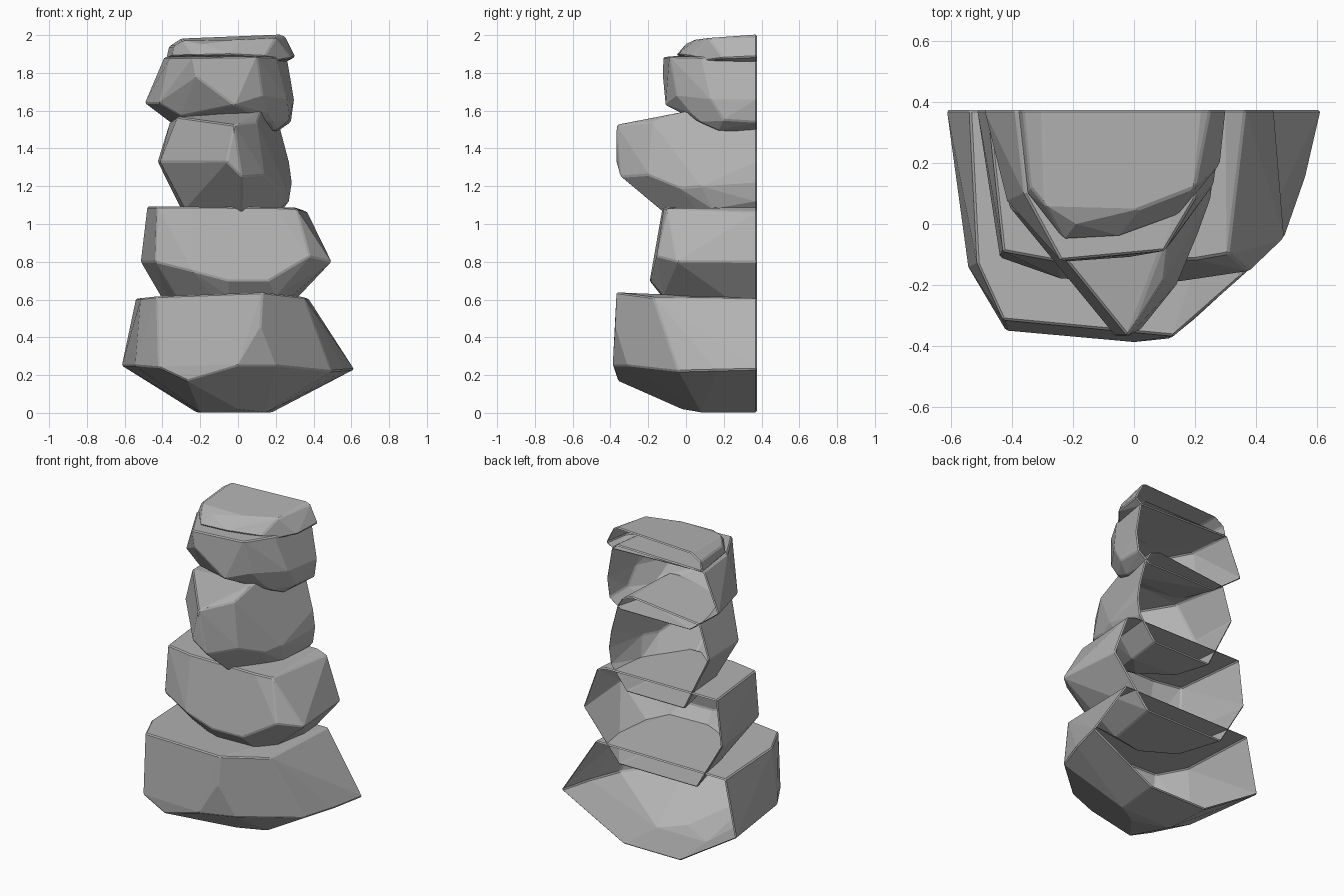
import bpy, bmesh, math

BACK = 0.375  # plane where every rock is sliced open

stone = bpy.data.materials.new("stone grey")
stone.diffuse_color = (0.45, 0.45, 0.45, 1)


def rock(name, slice_xz, body):
    """Hull of a back outline (x, z) and front corners (x, y, z), bevelled, open at the back."""
    bm = bmesh.new()
    for p in [(x, BACK, z) for x, z in slice_xz] + body:
        bm.verts.new(p)
    hull = bmesh.ops.convex_hull(bm, input=bm.verts[:])
    junk = {v for v in hull["geom_interior"] + hull["geom_unused"]
            if isinstance(v, bmesh.types.BMVert)}
    bmesh.ops.delete(bm, geom=list(junk), context='VERTS')
    bmesh.ops.dissolve_limit(bm, angle_limit=math.radians(4),
                             verts=bm.verts[:], edges=bm.edges[:])
    bmesh.ops.recalc_face_normals(bm, faces=bm.faces[:])
    # chipped edges
    sharp = [e for e in bm.edges if e.calc_face_angle(0) > math.radians(28)]
    bmesh.ops.bevel(bm, geom=sharp, offset=0.007, segments=1, affect='EDGES',
                    profile=0.5, clamp_overlap=True)
    # open back
    back = [f for f in bm.faces
            if f.normal.y > 0.95 and f.calc_center_median().y > BACK - 0.01]
    bmesh.ops.delete(bm, geom=back, context='FACES')
    me = bpy.data.meshes.new(name)
    bm.to_mesh(me)
    bm.free()
    me.materials.append(stone)
    bpy.context.collection.objects.link(bpy.data.objects.new(name, me))


# Wide bottom rock
rock("base_rock",
     [(-.54, .605), (-.615, .25), (-.40, .12), (-.22, .003), (.18, .003), (.615, .23), (.372, .606)],
     [(-.515, -.13, .607), (-.43, -.315, .617), (.13, -.368, .638), (.35, -.175, .613),
      (-.545, -.14, .25), (-.42, -.35, .24), (.0, -.388, .25), (-.27, -.36, .17),
      (.12, -.375, .46), (.495, -.04, .22), (.565, .16, .225), (.20, -.31, .25),
      (-.20, .08, .003), (.15, .08, .003), (.0, -.02, .02)])

# Second rock, flat topped with a pointed right side, sunk deep into the base
rock("lower_rock",
     [(-.48, 1.092), (-.515, .80), (-.34, .50), (.21, .50), (.30, .60), (.46, .80),
      (.365, 1.065), (.30, 1.088)],
     [(-.43, -.09, 1.092), (-.25, -.123, 1.092), (.20, -.117, 1.088), (.31, -.098, 1.083),
      (-.44, -.11, .80), (-.24, -.18, .75), (-.05, -.193, .70), (.16, -.188, .70),
      (.38, -.155, .83), (.495, -.045, .80),
      (-.33, .0, .62), (-.05, -.13, .62), (.20, -.12, .62), (.29, .0, .62),
      (-.25, .10, .50), (-.05, -.02, .50), (.15, .02, .50)])

# Third rock with a jutting front corner, sunk into the rock below
rock("middle_rock",
     [(-.36, 1.54), (-.425, 1.33), (-.25, .975), (.16, .975), (.27, 1.12), (.285, 1.22),
      (.27, 1.33), (.225, 1.50), (.19, 1.56), (.12, 1.59)],
     [(-.32, .0, 1.567), (-.02, -.37, 1.525), (.12, .0, 1.597), (-.06, -.37, 1.33),
      (.02, -.348, 1.25), (.09, -.26, 1.28), (.08, -.25, 1.42), (.10, -.18, 1.54),
      (-.413, .06, 1.33), (.14, -.20, 1.26), (.21, -.03, 1.19), (.25, .08, 1.20),
      (-.28, .10, 1.08), (.02, -.12, 1.06), (.22, .14, 1.08),
      (-.18, .16, .975), (.0, .0, .99), (.13, .14, .975)])

# Fourth rock, leaning to the left
rock("upper_rock",
     [(-.39, 1.883), (-.493, 1.64), (-.29, 1.485), (.20, 1.484), (.28, 1.54), (.297, 1.66),
      (.263, 1.86), (.23, 1.892)],
     [(-.36, .10, 1.883), (-.24, -.12, 1.883), (.10, -.088, 1.888), (.20, .08, 1.884),
      (-.22, -.123, 1.78), (-.02, -.11, 1.63), (-.42, .08, 1.64), (.13, -.05, 1.68),
      (.26, .13, 1.66), (-.30, .05, 1.572), (.0, -.04, 1.595), (.16, .03, 1.585),
      (.18, .08, 1.535), (.20, .17, 1.495), (.27, .20, 1.55)])

# Thin cap rock
rock("cap_rock",
     [(-.38, 1.875), (-.365, 1.94), (-.30, 1.982), (.22, 2.003), (.25, 1.992), (.303, 1.885), (.25, 1.855)],
     [(-.35, .10, 1.887), (-.34, .12, 1.94), (-.29, .06, 1.971), (-.23, -.052, 1.892),
      (-.19, .0, 1.953), (-.05, -.043, 1.897), (.02, .05, 1.976), (.14, .027, 1.887),
      (.20, .12, 1.985), (.21, .107, 1.864), (.285, .20, 1.877)])
